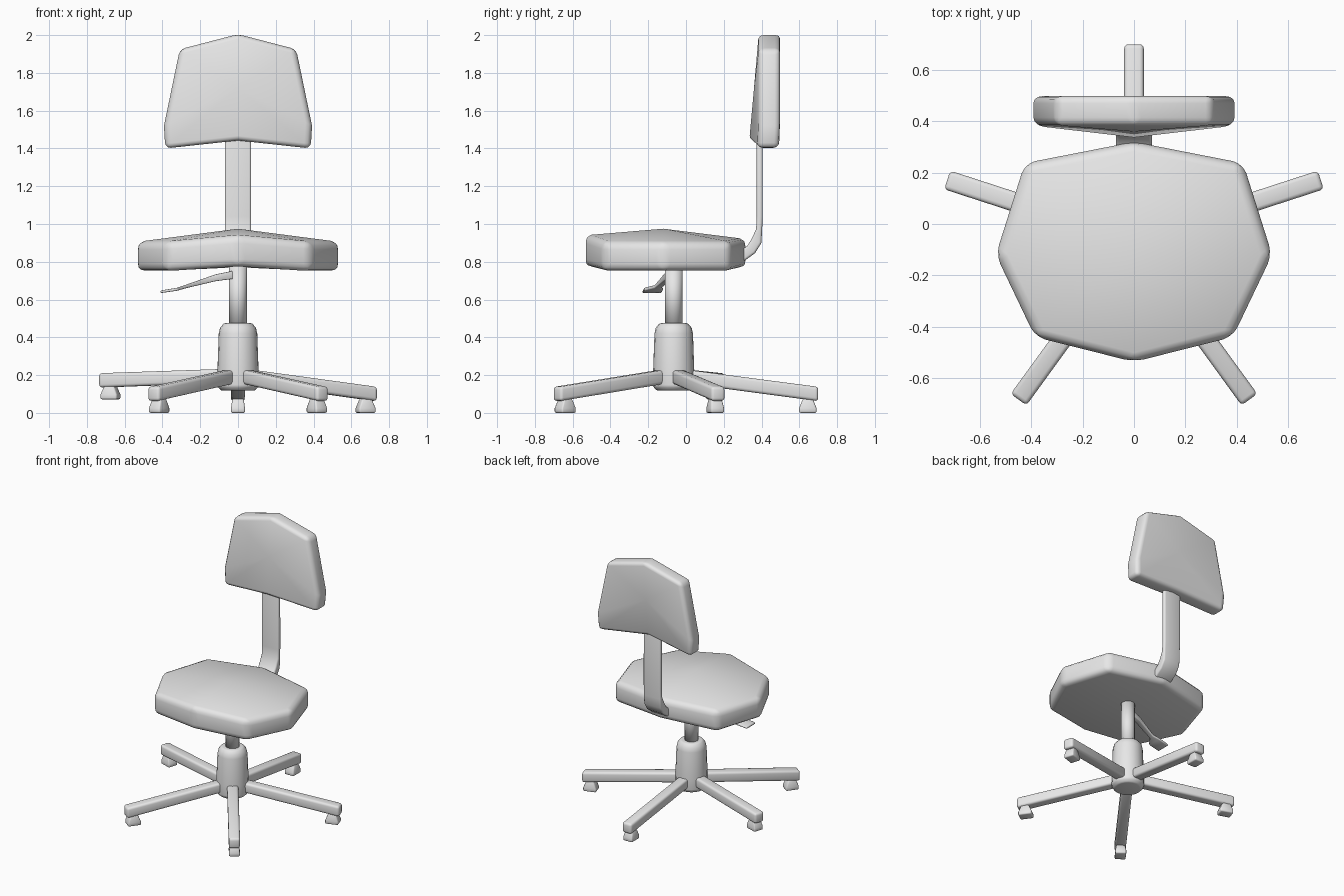
import bpy, bmesh, math
from mathutils import Matrix, Vector

if "Cube" in bpy.data.objects:
    bpy.data.objects.remove(bpy.data.objects["Cube"])

grey = bpy.data.materials.new("light_grey")
grey.use_nodes = True
grey.diffuse_color = (0.8, 0.8, 0.8, 1)
grey.node_tree.nodes["Principled BSDF"].inputs["Base Color"].default_value = (0.8, 0.8, 0.8, 1)

AXIS_Y = -0.065  # centre line of column and base


def loft(name, rings, caps=(None, None), bevel=0.0, limit=30, segments=3, matrix=None):
    """Skin a list of rings; each end is a flat cap or a fan around a point."""
    bm = bmesh.new()
    loops = [[bm.verts.new(p) for p in ring] for ring in rings]
    n = len(loops[0])
    for a, b in zip(loops, loops[1:]):
        for i in range(n):
            j = (i + 1) % n
            bm.faces.new((a[i], a[j], b[j], b[i]))
    for loop, cap in zip((loops[0], loops[-1]), caps):
        if cap is None:
            bm.faces.new(loop)
        else:
            c = bm.verts.new(cap)
            for i in range(n):
                bm.faces.new((loop[i], loop[(i + 1) % n], c))
    if matrix:
        bm.transform(matrix)
    bmesh.ops.recalc_face_normals(bm, faces=bm.faces)
    for f in bm.faces:
        f.smooth = True
    mesh = bpy.data.meshes.new(name)
    bm.to_mesh(mesh)
    bm.free()
    mesh.materials.append(grey)
    ob = bpy.data.objects.new(name, mesh)
    bpy.context.collection.objects.link(ob)
    if bevel:
        mod = ob.modifiers.new("soft_edges", "BEVEL")
        mod.width = bevel
        mod.segments = segments
        mod.limit_method = "ANGLE"
        mod.angle_limit = math.radians(limit)
    return ob


def mirrored(half):
    """Complete a half outline whose first and last points lie on x = 0."""
    return half + [(-p[0], *p[1:]) for p in reversed(half[1:-1])]


def rect_x(x, y, z, hy, hz):
    return [(x, y - hy, z - hz), (x, y + hy, z - hz), (x, y + hy, z + hz), (x, y - hy, z + hz)]


def rect_z(z, x, hx, hy):
    return [(x - hx, -hy, z), (x + hx, -hy, z), (x + hx, hy, z), (x - hx, hy, z)]


def circle(radius, z, sides=20):
    steps = [math.tau * i / sides for i in range(sides)]
    return [(radius * math.cos(a), AXIS_Y + radius * math.sin(a), z) for a in steps]


# Seat cushion: octagon with a crowned top, lifted at the front and back centre
outline = [(0, 0.32), (0.425, 0.237), (0.538, -0.12), (0.385, -0.44), (0, -0.537)]
bottom_z = [0.77, 0.75, 0.75, 0.75, 0.775]
top_z = [0.92, 0.905, 0.905, 0.905, 0.94]
loft("seat_cushion",
     [mirrored([(x, y, z) for (x, y), z in zip(outline, zs)]) for zs in (bottom_z, top_z)],
     caps=((0, -0.12, 0.78), (0, -0.12, 0.975)), bevel=0.04, limit=16)

# Backrest: folded forward along its lower centre
shape = [(0, 0.385, 2.005), (0.308, 0.385, 1.925), (0.392, 0.385, 1.52),
         (0.385, 0.38, 1.4), (0, 0.335, 1.442)]
back = [(x, y + 0.115, z) for x, y, z in shape]
loft("backrest", [mirrored(shape), mirrored(back)],
     caps=((0, 0.36, 1.72), (0, 0.475, 1.72)), bevel=0.03, limit=20)

# Flat bent bar joining seat and backrest
path = [Vector(p) for p in ((0.24, 0.81), (0.3, 0.832), (0.345, 0.865), (0.373, 0.91),
                            (0.387, 0.97), (0.39, 1.04), (0.39, 1.55))]
bar = []
for i, p in enumerate(path):
    t = (path[min(i + 1, len(path) - 1)] - path[max(i - 1, 0)]).normalized()
    side = Vector((-t.y, t.x)) * (0.016 + 0.012 * (i < 4))
    a, b = p + side, p - side
    bar.append([(-0.07, *a), (0.07, *a), (0.07, *b), (-0.07, *b)])
loft("back_support_bar", bar, bevel=0.012, limit=50)

# Column and hub
loft("gas_column", [circle(0.047, 0.44), circle(0.047, 0.79)])
loft("base_hub", [circle(0.09, 0.118), circle(0.11, 0.14), circle(0.109, 0.22),
                  circle(0.102, 0.42), circle(0.095, 0.45), circle(0.075, 0.475)],
     bevel=0.008, limit=40, segments=2)

# Height lever with a flat paddle
loft("height_lever", [rect_x(0.0, -0.075, 0.735, 0.022, 0.022),
                      rect_x(-0.12, -0.1, 0.715, 0.02, 0.018),
                      rect_x(-0.28, -0.15, 0.668, 0.018, 0.009),
                      rect_x(-0.32, -0.172, 0.655, 0.05, 0.008),
                      rect_x(-0.41, -0.18, 0.641, 0.05, 0.007)],
     bevel=0.005, limit=40, segments=2)

# Five sloping legs with castors; one leg sits higher than the rest
leg_names = ["left", "rear", "right", "front_right", "front_left"]
for i, side in enumerate(leg_names):
    lift = 0.072 if side == "right" else 0.0
    place = Matrix.Translation((0, AXIS_Y, 0)) @ Matrix.Rotation(math.radians(18 + 72 * i), 4, "Z")
    loft(side + "_leg", [rect_x(0.03, 0, 0.197, 0.038, 0.037),
                         rect_x(0.765, 0, 0.1 + lift, 0.038, 0.038)],
         bevel=0.016, matrix=place)
    loft(side + "_castor", [rect_z(0.005 + lift, 0.71, 0.046, 0.037),
                            rect_z(0.03 + lift, 0.71, 0.046, 0.037),
                            rect_z(0.08 + lift, 0.71, 0.026, 0.03)],
         bevel=0.008, segments=2, matrix=place)
    bpy.data.objects[side + "_castor"].location.z = -0.005
